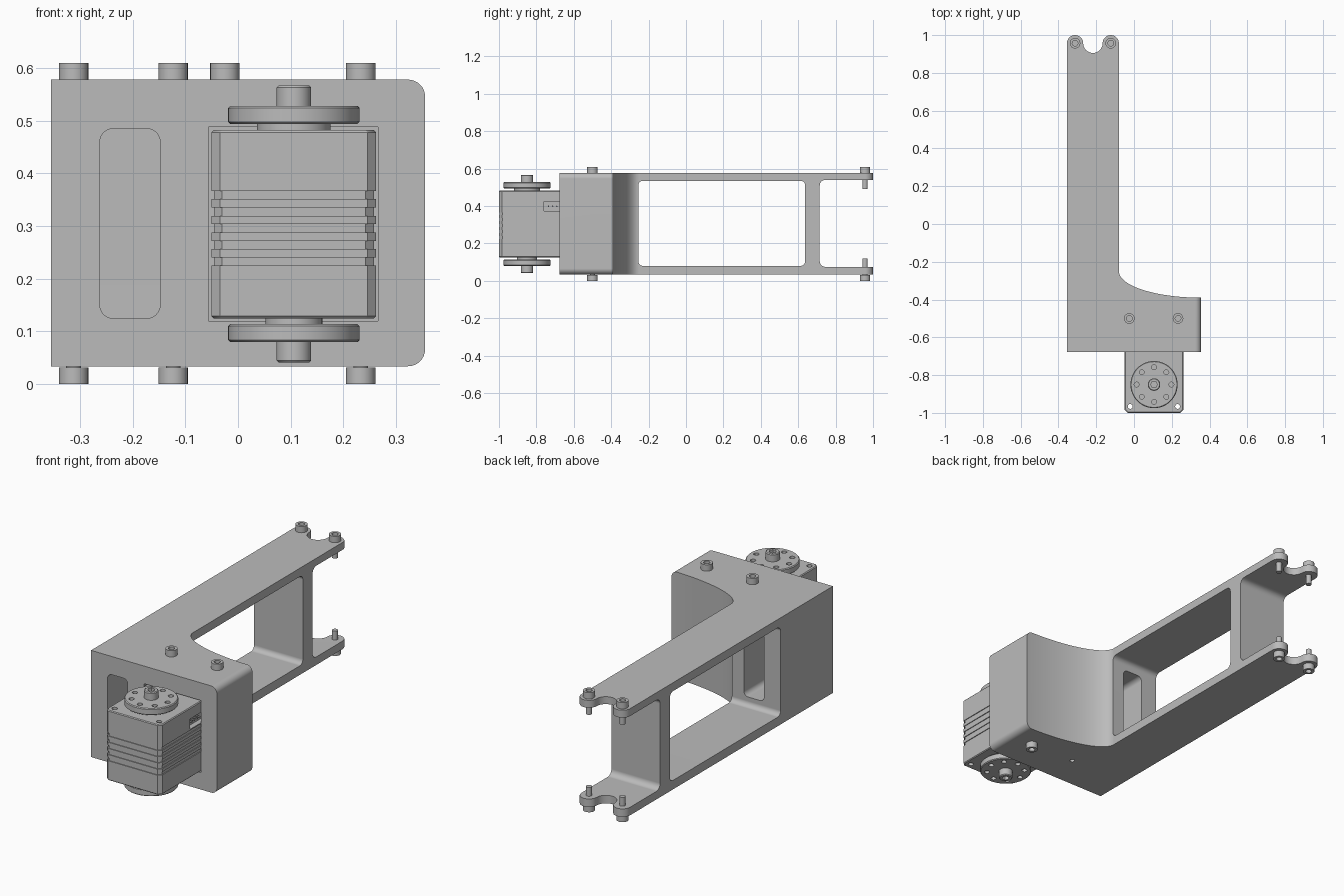
import bpy, bmesh
from math import cos, sin, pi, radians

if "Cube" in bpy.data.objects:
    bpy.data.objects.remove(bpy.data.objects["Cube"], do_unlink=True)

grey = bpy.data.materials.new("plain_grey")
grey.use_nodes = True
GREY = (0.5, 0.5, 0.5, 1)
grey.diffuse_color = GREY
grey.node_tree.nodes["Principled BSDF"].inputs["Base Color"].default_value = GREY

MID = 0.3055          # mid height, used for mirroring top parts to the bottom


def arc(cx, cy, r, a0, a1, n=12, ry=None):
    ry = r if ry is None else ry
    angles = [radians(a0 + (a1 - a0) * i / n) for i in range(n + 1)]
    return [(cx + r * cos(a), cy + ry * sin(a)) for a in angles]


def circle(cx, cy, r, n=32):
    return arc(cx, cy, r, 0, 360, n)[:-1]


def rounded(x0, x1, y0, y1, r, n=8):
    return (arc(x1 - r, y1 - r, r, 0, 90, n) + arc(x0 + r, y1 - r, r, 90, 180, n)
            + arc(x0 + r, y0 + r, r, 180, 270, n) + arc(x1 - r, y0 + r, r, 270, 360, n))


def loft(name, rings, axis="z"):
    """Skin a stack of (outline, offset) rings along an axis and cap the ends."""
    place = {"x": lambda a, b, d: (d, a, b),
             "y": lambda a, b, d: (a, d, b),
             "z": lambda a, b, d: (a, b, d)}[axis]
    bm = bmesh.new()
    loops = [[bm.verts.new(place(a, b, d)) for a, b in pts] for pts, d in rings]
    for low, high in zip(loops, loops[1:]):
        for i in range(len(low)):
            j = (i + 1) % len(low)
            bm.faces.new((low[i], low[j], high[j], high[i]))
    bm.faces.new(loops[0])
    bm.faces.new(loops[-1])
    bmesh.ops.remove_doubles(bm, verts=bm.verts, dist=1e-5)
    bmesh.ops.recalc_face_normals(bm, faces=bm.faces)
    mesh = bpy.data.meshes.new(name)
    bm.to_mesh(mesh)
    bm.free()
    mesh.materials.append(grey)
    obj = bpy.data.objects.new(name, mesh)
    bpy.context.collection.objects.link(obj)
    return obj


def prism(name, pts, lo, hi, axis="z"):
    return loft(name, [(pts, lo), (pts, hi)], axis)


def activate(obj):
    bpy.ops.object.select_all(action="DESELECT")
    obj.select_set(True)
    bpy.context.view_layer.objects.active = obj


def combine(obj, tool, operation="DIFFERENCE"):
    mod = obj.modifiers.new("shape", "BOOLEAN")
    mod.operation, mod.solver, mod.object = operation, "EXACT", tool
    activate(obj)
    bpy.ops.object.modifier_apply(modifier=mod.name)
    bpy.data.objects.remove(tool, do_unlink=True)


def finish(obj):
    activate(obj)
    bpy.ops.object.shade_smooth_by_angle(angle=radians(30))
    mod = obj.modifiers.new("clean_shading", "WEIGHTED_NORMAL")
    mod.keep_sharp = True


# Bracket: plan outline with swept corner and forked end
FORK_X, FORK_Y = (-0.312, -0.123), 0.957
outline = [(-0.355, -0.677), (0.355, -0.677)]
outline += arc(0.355, -0.25, 0.435, 270, 180, 32, ry=0.14)
outline += arc(FORK_X[1], FORK_Y, 0.043, 0, 180, 16)
outline += arc(-0.2175, FORK_Y, 0.0515, 0, -180, 16)
outline += arc(FORK_X[0], FORK_Y, 0.043, 0, 180, 16)
bracket = prism("bracket", outline, -0.2, 0.8)
combine(bracket, prism("envelope", rounded(-0.8, 0.355, 0.034, 0.578, 0.032), -2, 2, "y"),
        "INTERSECT")

# Bracket openings: side window, fork gap, front slot, motor pocket, spare hole
combine(bracket, prism("window", rounded(-0.255, 0.637, 0.08, 0.535, 0.025), -0.6, 0.2, "x"))
combine(bracket, prism("fork_gap", rounded(0.715, 1.3, 0.075, 0.54, 0.03), -0.6, 0.2, "x"))
combine(bracket, prism("slot", rounded(-0.262, -0.148, 0.125, 0.485, 0.025), -0.9, -0.1, "y"))
pocket = [(-0.056, 0.12), (0.266, 0.12), (0.266, 0.488), (-0.056, 0.488)]
combine(bracket, prism("pocket", pocket, -0.9, -0.455, "y"))
combine(bracket, prism("spare_hole", circle(-0.025, -0.5, 0.012, 16), 0, 0.1))
finish(bracket)


# Cap screws with sockets
def screw(name, x, y, top):
    profile = [(0.014, 0.49), (0.014, 0.578), (0.028, 0.578), (0.028, 0.61),
               (0.015, 0.61), (0.015, 0.592)]
    finish(loft(name, [(circle(x, y, r, 24), z if top else 0.61 - z) for r, z in profile]))


for label, top in (("top", True), ("bottom", False)):
    for side, x in zip(("right", "left"), FORK_X):
        screw(f"fork_screw_{label}_{side}", x, FORK_Y, top)
    screw(f"mount_screw_{label}_left", 0.233, -0.5, top)
screw("mount_screw_top_right", -0.025, -0.5, True)


# Motor case with chamfered corners and cooling grooves
def case_outline(inset):
    return rounded(-0.05 + inset, 0.262 - inset, -1 + inset, -0.46 - inset, 0.016, 1)


levels = [(0.004, 0.125), (0, 0.129)]
for i in range(5):
    z = 0.225 + i * 0.0315
    levels += [(0, z), (0.004, z), (0.004, z + 0.0157), (0, z + 0.0157)]
levels += [(0, 0.478), (0.004, 0.482)]
case = loft("motor_case", [(case_outline(inset), z) for inset, z in levels])
for x in (-0.02, 0.231):
    combine(case, prism("corner_hole", circle(x, -0.966, 0.013, 20), 0, 0.6))


# Cable sockets, one on each side of the case
def cable_socket(name, z0, z1, lo, hi):
    combine(case, prism("recess", rounded(-0.76, -0.58, z0, z1, 0.003, 2), lo, hi, "x"))
    mid = (z0 + z1) / 2
    floor = lo if lo > 0 else hi
    out = 0.02 if lo > 0 else -0.02
    for i in range(4):
        pin = circle(-0.735 + i * 0.022, mid, 0.004, 8)
        finish(prism(f"{name}_pin", pin, *sorted((floor - out / 4, floor + out)), "x"))


cable_socket("left_socket", 0.372, 0.425, 0.235, 0.4)
cable_socket("right_socket", 0.186, 0.216, -0.2, -0.025)
finish(case)

# Motor horns: neck, chamfered disc, hub screw and ring of holes
HX, HY = 0.106, -0.85
for label, neck in (("top", 0.07), ("bottom", 0.054)):
    flip = label == "bottom"
    profile = [(neck, 0.478), (neck, 0.494), (0.121, 0.494), (0.125, 0.498), (0.125, 0.524),
               (0.121, 0.528), (0.033, 0.528), (0.033, 0.563), (0.029, 0.567)]
    horn = loft(f"motor_horn_{label}",
                [(circle(HX, HY, r, 48), 2 * MID - 0.003 - z if flip else z) for r, z in profile])
    for i in range(8):
        a = i * pi / 4
        hole = circle(HX + 0.092 * cos(a), HY + 0.092 * sin(a), 0.013, 16)
        combine(horn, prism("hole", hole, *((0.05, 0.2) if flip else (0.4, 0.55))))
    hexagon = circle(HX, HY, 0.018, 6)
    combine(horn, prism("hex_socket", hexagon, *((0, 0.06) if flip else (0.548, 0.6))))
    finish(horn)
